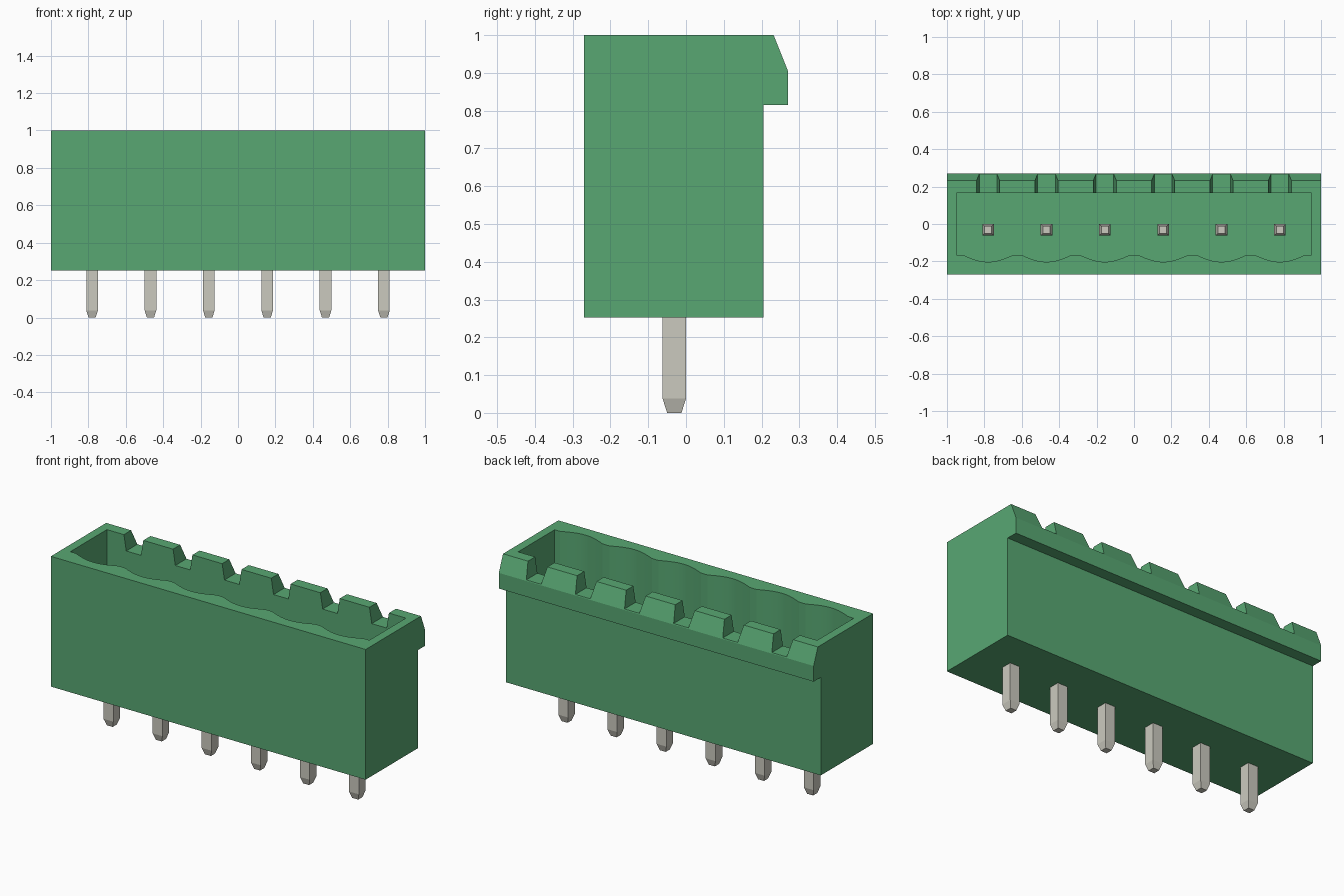
import bpy, bmesh, math

cube = bpy.data.objects.get("Cube")
if cube:
    bpy.data.objects.remove(cube, do_unlink=True)

PITCH = 0.312
PIN_X = [(i - 2.5) * PITCH for i in range(6)]
PIN_Y = -0.031
FLOOR = 0.40          # cavity floor height


def material(name, rgb):
    m = bpy.data.materials.new(name)
    m.use_nodes = True
    m.diffuse_color = (*rgb, 1)
    m.node_tree.nodes["Principled BSDF"].inputs["Base Color"].default_value = (*rgb, 1)
    return m


green = material("green plastic", (0.098, 0.388, 0.171))
metal = material("pin metal", (0.60, 0.59, 0.52))


def loft(name, rings, mat):
    """Closed solid through matching rings of points."""
    bm = bmesh.new()
    loops = [[bm.verts.new(p) for p in ring] for ring in rings]
    n = len(loops[0])
    for a, b in zip(loops, loops[1:]):
        for i in range(n):
            j = (i + 1) % n
            bm.faces.new((a[i], a[j], b[j], b[i]))
    bm.faces.new(loops[0][::-1])
    bm.faces.new(loops[-1])
    bmesh.ops.recalc_face_normals(bm, faces=bm.faces)
    me = bpy.data.meshes.new(name)
    bm.to_mesh(me)
    bm.free()
    me.materials.append(mat)
    ob = bpy.data.objects.new(name, me)
    bpy.context.collection.objects.link(ob)
    return ob


def cut(target, cutter):
    """Subtract the cutter from the target, then discard it."""
    cutter.hide_render = True
    mod = target.modifiers.new("cut", 'BOOLEAN')
    mod.operation = 'DIFFERENCE'
    mod.solver = 'EXACT'
    mod.object = cutter
    bpy.context.view_layer.objects.active = target
    bpy.ops.object.modifier_apply(modifier=mod.name)
    bpy.data.objects.remove(cutter, do_unlink=True)


# Housing: side profile with a chamfered latch lip, extruded along x
side = [(-0.27, 0.252), (0.205, 0.252), (0.205, 0.815), (0.27, 0.815),
        (0.27, 0.905), (0.232, 1.0), (-0.27, 1.0)]
housing = loft("housing", [[(x, y, z) for y, z in side] for x in (-1, 1)], green)

# Cavity: rectangular pocket with one scallop per pin along the front wall
HALF, SAG, STEPS = 0.135, 0.038, 10
outline = [(0.95, 0.167), (-0.95, 0.167), (-0.95, -0.165)]
for px in PIN_X:
    for k in range(STEPS + 1):
        t = -1 + 2 * k / STEPS
        outline.append((px + HALF * t, -0.165 - SAG * math.cos(t * math.pi / 2)))
outline.append((0.95, -0.165))
cut(housing, loft("cavity_cutter",
                  [[(x, y, z) for x, y in outline] for z in (FLOOR, 1.1)], green))

# Tapered notches through the top of the back wall
for px in PIN_X:
    z0, z1 = 0.91, 1.045
    notch = [(px - 0.047, z0), (px + 0.047, z0), (px + 0.069, z1), (px - 0.069, z1)]
    cut(housing, loft("notch_cutter",
                      [[(x, y, z) for x, z in notch] for y in (0.10, 0.35)], green))

# Smooth the scallops, keep the rest sharp
bpy.ops.object.select_all(action='DESELECT')
housing.select_set(True)
bpy.context.view_layer.objects.active = housing
bpy.ops.object.shade_smooth_by_angle(angle=math.radians(20))

# Square pins with tapered tips at both ends
for i, px in enumerate(PIN_X):
    rings = [[(px + sx * r, PIN_Y + sy * r, z)
              for sx, sy in ((-1, -1), (1, -1), (1, 1), (-1, 1))]
             for r, z in ((0.019, 0), (0.031, 0.038), (0.031, 0.712), (0.019, 0.75))]
    loft(f"pin_{i + 1}", rings, metal)
